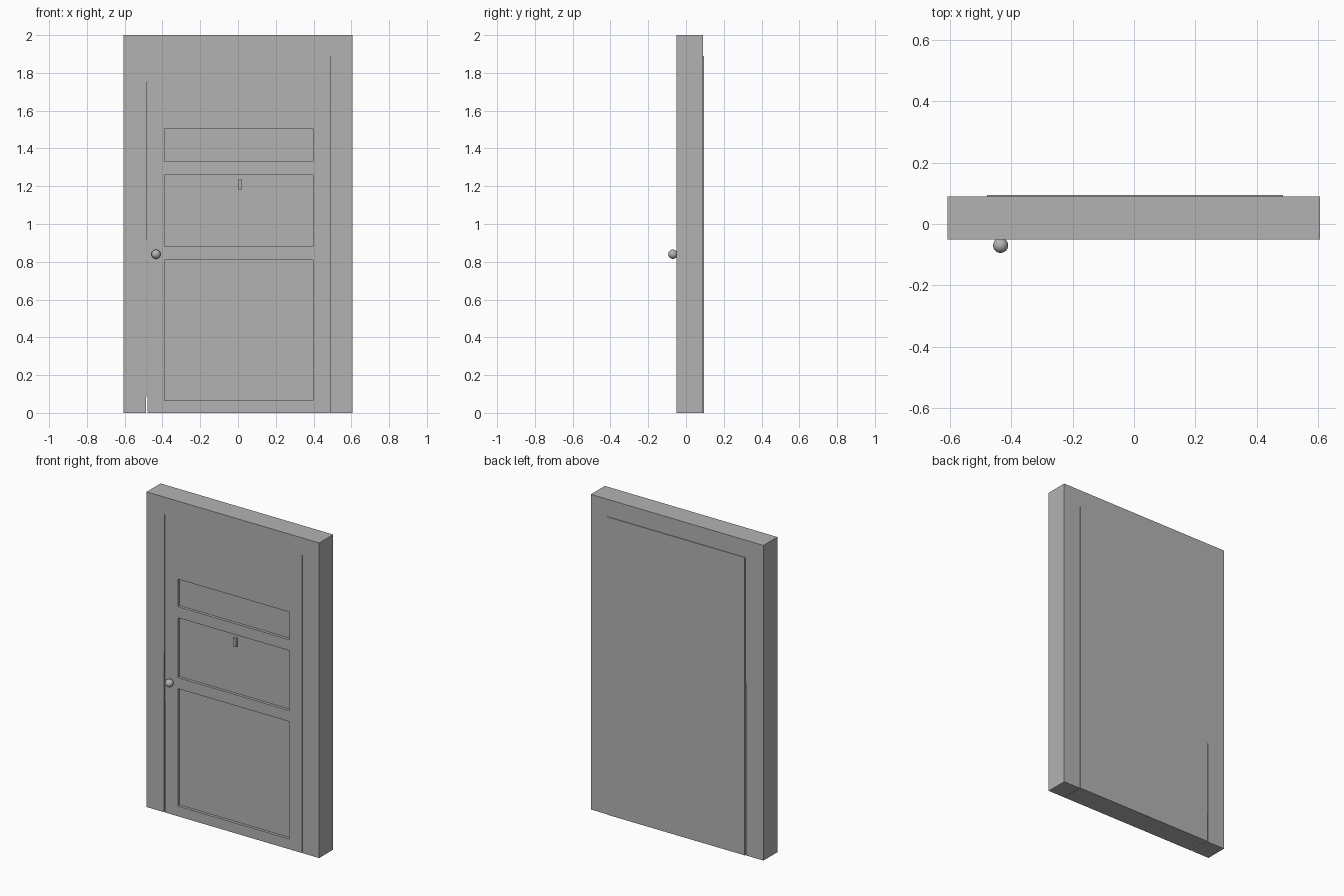
import bpy
import bmesh
from mathutils import Vector

cube = bpy.data.objects.get("Cube")
if cube:
    bpy.data.objects.remove(cube, do_unlink=True)

# Single flat colour
grey = bpy.data.materials.new("plain grey")
grey.use_nodes = True
colour = (0.45, 0.45, 0.45, 1)
grey.diffuse_color = colour
grey.node_tree.nodes["Principled BSDF"].inputs["Base Color"].default_value = colour

FRONT, BACK = -0.05, 0.09


def finish(name, bm):
    bmesh.ops.recalc_face_normals(bm, faces=bm.faces)
    mesh = bpy.data.meshes.new(name)
    bm.to_mesh(mesh)
    bm.free()
    mesh.materials.append(grey)
    obj = bpy.data.objects.new(name, mesh)
    bpy.context.collection.objects.link(obj)
    return obj


def box(x0, x1, y0, y1, z0, z1):
    bm = bmesh.new()
    bmesh.ops.create_cube(bm, size=1)
    low, high = Vector((x0, y0, z0)), Vector((x1, y1, z1))
    for v in bm.verts:
        v.co = Vector(low[i] + (v.co[i] + 0.5) * (high[i] - low[i]) for i in range(3))
    return bm


# Door frame: an arch profile extruded through the wall thickness
bm = bmesh.new()
profile = [(-0.607, 0), (-0.607, 2), (0.605, 2), (0.605, 0),
           (0.487, 0), (0.487, 1.89), (-0.48, 1.89), (-0.486, 0)]
face = bm.faces.new([bm.verts.new((x, FRONT, z)) for x, z in profile])
side = bmesh.ops.extrude_face_region(bm, geom=[face])["geom"]
bmesh.ops.translate(bm, vec=(0, BACK - FRONT, 0),
                    verts=[v for v in side if isinstance(v, bmesh.types.BMVert)])
finish("door_frame", bm)

# Door leaf, standing slightly proud at the back
bm = box(-0.478, 0.485, FRONT, BACK + 0.004, 0, 1.89)
panels = [(0.065, 0.81), (0.88, 1.26), (1.33, 1.505)]
left, right, depth = -0.388, 0.397, 0.018


def slice_at(point, normal):
    # Cut only the front face so the other sides stay plain
    faces = [f for f in bm.faces if f.calc_center_median().y < FRONT + 0.001]
    geom = faces + list({e for f in faces for e in f.edges}) + list({v for f in faces for v in f.verts})
    bmesh.ops.bisect_plane(bm, geom=geom, plane_co=point, plane_no=normal)


for x in (left, right):
    slice_at((x, 0, 0), (1, 0, 0))
for z in [z for pair in panels for z in pair]:
    slice_at((0, 0, z), (0, 0, 1))

# Sink the three panels
sunk = []
for f in bm.faces:
    c = f.calc_center_median()
    if c.y < FRONT + 0.001 and left < c.x < right and any(a < c.z < b for a, b in panels):
        sunk.append(f)
for f in bmesh.ops.extrude_discrete_faces(bm, faces=sunk)["faces"]:
    bmesh.ops.translate(bm, vec=(0, depth, 0), verts=f.verts)
finish("door_leaf", bm)

# Small plate in the middle panel
finish("peephole_plate", box(0, 0.02, FRONT, FRONT + depth + 0.002, 1.182, 1.235))

# Round door knob
bm = bmesh.new()
bmesh.ops.create_uvsphere(bm, u_segments=32, v_segments=16, radius=0.0245)
for f in bm.faces:
    f.smooth = True
knob = finish("door_knob", bm)
knob.location = (-0.434, -0.0695, 0.84)
